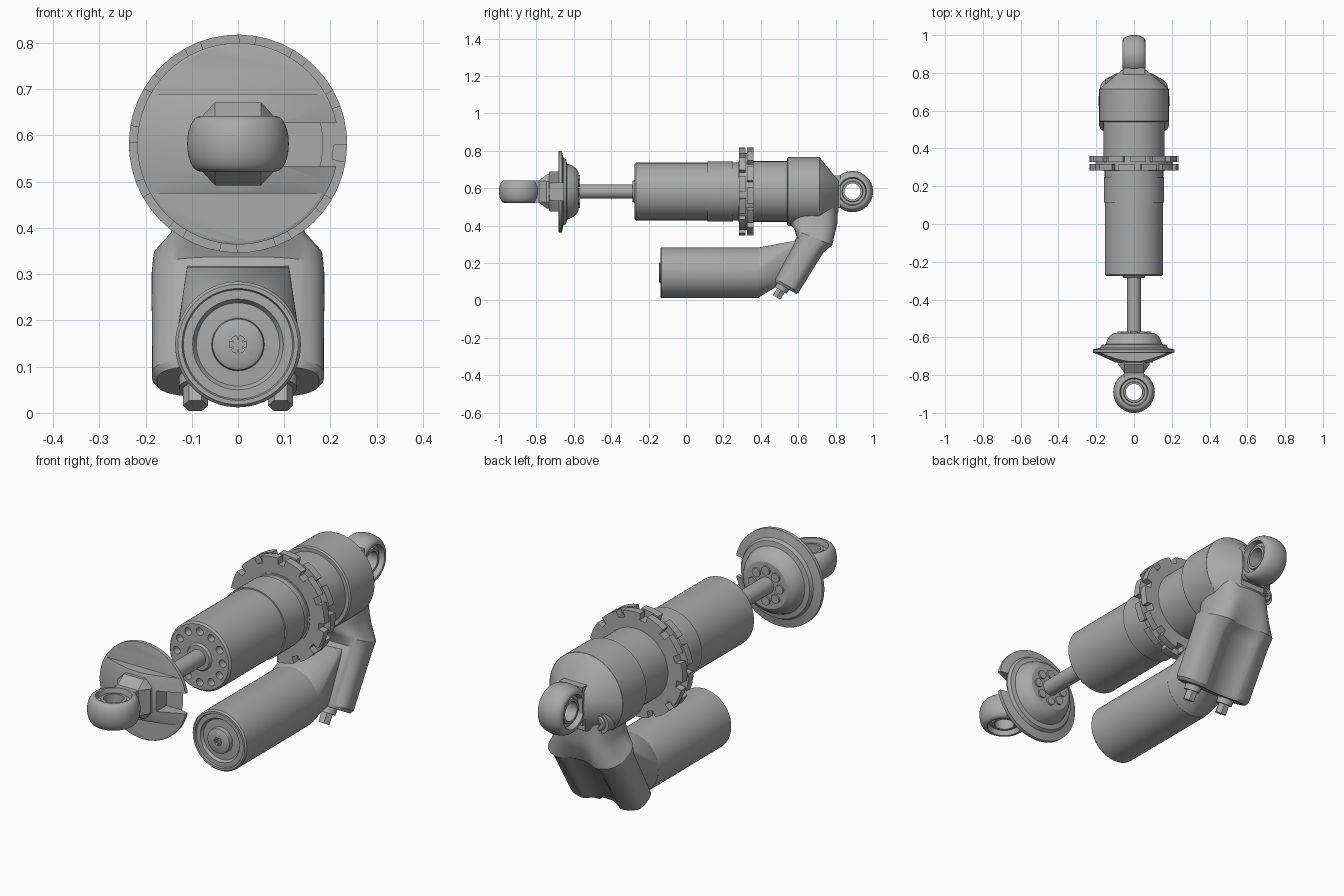
import bpy, bmesh
from math import sin, cos, pi, radians, copysign
from mathutils import Vector

if "Cube" in bpy.data.objects:
    bpy.data.objects.remove(bpy.data.objects["Cube"])

grey = bpy.data.materials.new("plain grey")
grey.use_nodes = True
COLOUR = (0.4, 0.4, 0.4, 1)
grey.diffuse_color = COLOUR
grey.node_tree.nodes["Principled BSDF"].inputs["Base Color"].default_value = COLOUR

AXIS = 0.582      # height of the main damper axis
LOW = 0.148       # height of the reservoir axis
Y = Vector((0, 1, 0))


def smooth(obj):
    bpy.ops.object.select_all(action="DESELECT")
    obj.select_set(True)
    bpy.context.view_layer.objects.active = obj
    bpy.ops.object.shade_smooth_by_angle(angle=radians(30))


def finish(name, bm, loc=(0, 0, 0), direction=Y):
    """Turn a bmesh built along +y into an object aimed along direction."""
    rot = Y.rotation_difference(Vector(direction)).to_matrix()
    for v in bm.verts:
        v.co = rot @ v.co + Vector(loc)
    bmesh.ops.recalc_face_normals(bm, faces=bm.faces)
    mesh = bpy.data.meshes.new(name)
    bm.to_mesh(mesh)
    bm.free()
    mesh.materials.append(grey)
    obj = bpy.data.objects.new(name, mesh)
    bpy.context.collection.objects.link(obj)
    smooth(obj)
    return obj


def lathe(name, profile, loc=(0, 0, 0), direction=Y, steps=64, closed=False):
    """Spin (y, radius) points about the y axis."""
    bm = bmesh.new()
    vs = [bm.verts.new((r, y, 0)) for y, r in profile]
    pairs = list(zip(vs, vs[1:])) + ([(vs[-1], vs[0])] if closed else [])
    edges = [bm.edges.new(p) for p in pairs]
    bmesh.ops.spin(bm, geom=vs + edges, cent=(0, 0, 0), axis=Y,
                   angle=2 * pi, steps=steps)
    bmesh.ops.remove_doubles(bm, verts=bm.verts, dist=1e-5)
    return finish(name, bm, loc, direction)


def rod(name, r, length, loc, direction=Y, steps=48):
    return lathe(name, [(0, 0), (0, r), (length, r), (length, 0)], loc, direction, steps)


def hull(name, points):
    bm = bmesh.new()
    for p in points:
        bm.verts.new(p)
    res = bmesh.ops.convex_hull(bm, input=bm.verts)
    bmesh.ops.delete(bm, geom=list({g for g in res["geom_interior"]}), context="VERTS")
    return finish(name, bm)


def box(name, x, y, z):
    return hull(name, [(a, b, c) for a in x for b in y for c in z])


def ring_points(r, y, z, n=64):
    return [(r * cos(2 * pi * i / n), y, z + r * sin(2 * pi * i / n)) for i in range(n)]


def gear(name, teeth, low, high, length, loc, turn=0.0):
    """Extruded disc with square notches in its rim."""
    bm = bmesh.new()
    step = 2 * pi / teeth
    vs = []
    for i in range(teeth):
        for r, part in [(high, -.35), (high, -.12), (high, .12), (high, .35),
                        (low, .36), (low, .64)]:
            a = (i + part + turn) * step
            vs.append(bm.verts.new((r * cos(a), 0, r * sin(a))))
    face = bm.faces.new(vs)
    out = bmesh.ops.extrude_face_region(bm, geom=[face])["geom"]
    for v in out:
        if isinstance(v, bmesh.types.BMVert):
            v.co.y += length
    return finish(name, bm, loc)


def cut(obj, cutters):
    for c in cutters:
        m = obj.modifiers.new("cut", "BOOLEAN")
        m.operation, m.solver, m.object = "DIFFERENCE", "EXACT", c
    bpy.context.view_layer.update()
    dg = bpy.context.evaluated_depsgraph_get()
    mesh = bpy.data.meshes.new_from_object(obj.evaluated_get(dg))
    obj.modifiers.clear()
    obj.data = mesh
    for c in cutters:
        bpy.data.objects.remove(c)
    smooth(obj)


def eyelet(name, loc, direction):
    """Barrel-shaped mounting eye with a stepped bushing."""
    arc = [(0.06 * sin(t), 0.082 + 0.028 * cos(t))
           for t in [radians(-90 + 15 * i) for i in range(13)]]
    bore = [(.06, .075), (.035, .07), (.035, .056), (.047, .054), (.047, .043)]
    lathe(name, arc + bore + [(-y, r) for y, r in reversed(bore)],
          loc, direction, closed=True)


# Mounting eyes
eyelet("front_eye", (0, -.89, AXIS), (0, 0, 1))
eyelet("rear_eye", (0, .89, AXIS), (1, 0, 0))

# Front eye neck, flaring into an octagonal foot
box("front_neck", (-.052, .052), (-.812, -.75), (AXIS - .058, AXIS + .058))
hull("front_neck_flare",
     [(sx * a, y, AXIS + sz * b) for sx in (-1, 1) for sz in (-1, 1)
      for a, b, y in [(.05, .058, -.79), (.05, .09, -.745), (.082, .055, -.745),
                      (.05, .09, -.72), (.082, .055, -.72)]])

# Spring plate with two flat pockets and a side slot
plate = lathe("spring_plate", [
    (-.732, 0), (-.732, .1), (-.685, .203), (-.68, .218), (-.664, .218), (-.655, .18),
    (-.64, .172), (-.636, .15), (-.61, .14), (-.588, .125), (-.576, .105), (-.576, 0)],
    (0, 0, AXIS))
cut(plate, [
    box("upper_pocket", (-.3, .3), (-.8, -.682), (AXIS + .107, AXIS + .3)),
    box("lower_pocket", (-.3, .3), (-.8, -.682), (AXIS - .3, AXIS - .107)),
    box("side_slot", (.1, .3), (-.8, -.656), (AXIS - .048, AXIS + .045))])
for i in range(8):
    a = i * pi / 4
    rod("plate_stud", .02, .012, (.068 * cos(a), -.58, AXIS + .068 * sin(a)), steps=16)

# Damper shaft and body
rod("shaft", .037, .36, (0, -.6, AXIS))
body = lathe("damper_body", [
    (-.275, 0), (-.275, .146), (-.267, .154), (.115, .154), (.115, .16), (.25, .16),
    (.25, .155), (.28, .155), (.28, .162), (.57, .162), (.57, 0)], (0, 0, AXIS))
cut(body, [rod("port_cutter", .017, .06, (.115 * cos(i * pi / 6), -.3,
                                          AXIS + .115 * sin(i * pi / 6)), steps=20)
           for i in range(12)])
lathe("shaft_seal", [(-.285, .037), (-.285, .055), (-.27, .065)], (0, 0, AXIS))

# Pair of notched adjuster rings
gear("front_adjuster_ring", 12, .207, .236, .034, (0, .283, AXIS), turn=.33)
gear("rear_adjuster_ring", 12, .207, .236, .034, (0, .327, AXIS), turn=.83)
rod("ring_spacer", .205, .02, (0, .312, AXIS))

# Rear head with its taper into the eye
lathe("head", [(.54, 0), (.54, .178), (.546, .184), (.715, .184), (.715, 0)], (0, 0, AXIS))
hull("head_taper", ring_points(.184, .714, AXIS)
     + [(sx * .064, y, z) for sx in (-1, 1) for y, z in [(.79, .655), (.815, .64), (.815, .47)]])
box("rear_neck", (-.058, .058), (.76, .825), (.495, .668))

# Adjuster screw beside the rear eye
rod("screw_boss", .05, .15, (-.1, .62, .5))
screw = lathe("rear_screw", [(0, 0), (0, .036), (.16, .036), (.165, .03), (.165, 0)],
              (-.1, .615, .5), steps=32)
cut(screw, [gear("screw_socket", 6, .01, .017, .03, (-.1, .77, .5))])

# Bridge arm: twin lobes with a rear valley, narrowing up to the head
bm = bmesh.new()
rings = []
for cy, cz, tilt, w, h, valley in [
        (.5325, .068, 30, .175, .07, .5), (.54, .08, 30, .186, .078, .5),
        (.665, .295, 30, .187, .085, .45), (.685, .335, 22, .183, .112, .25),
        (.685, .385, 8, .146, .125, .1), (.685, .42, 3, .136, .125, 0),
        (.685, .52, 0, .12, .125, 0)]:
    ring = []
    for i in range(64):
        a = 2 * pi * (i + .5) / 64
        x = w * copysign(abs(cos(a)) ** .65, cos(a))
        t = h * copysign(abs(sin(a)) ** .65, sin(a))
        if t > 0:
            t -= valley * h * max(0, 1 - (x / .095) ** 2)
        k = radians(tilt)
        ring.append(bm.verts.new((x, cy + t * cos(k), cz - t * sin(k))))
    rings.append(ring)
for lo, hi in zip(rings, rings[1:]):
    for i in range(64):
        j = (i + 1) % 64
        bm.faces.new((lo[i], lo[j], hi[j], hi[i]))
bm.faces.new(rings[0])
bm.faces.new(rings[-1])
finish("bridge_arm", bm)

# Reservoir with stepped end cap
cap = lathe("reservoir", [
    (-.125, 0), (-.145, 0), (-.145, .046), (-.14, .055), (-.12, .057), (-.118, .09),
    (-.13, .098), (-.13, .118), (-.137, .121), (-.137, .13), (-.13, .136), (.37, .136),
    (.39, .134), (.39, 0)][1:], (0, 0, LOW))
cut(cap, [gear("cap_socket", 6, .011, .019, .03, (0, -.16, LOW))])
hull("reservoir_neck", ring_points(.134, .385, LOW)
     + [(sx * .11, y, z) for sx in (-1, 1)
        for y, z in [(.47, .12), (.56, .12), (.56, .315), (.62, .32)]])

# Hex bolts under the arm
down = Vector((0, -.505, -.863))
for side in (-1, 1):
    start = Vector((side * .092, .527, .088))
    rod("bolt_washer", .036, .04, start, down, 32)
    rod("bolt_head", .027, .064, start + down * .02, down, 6)
